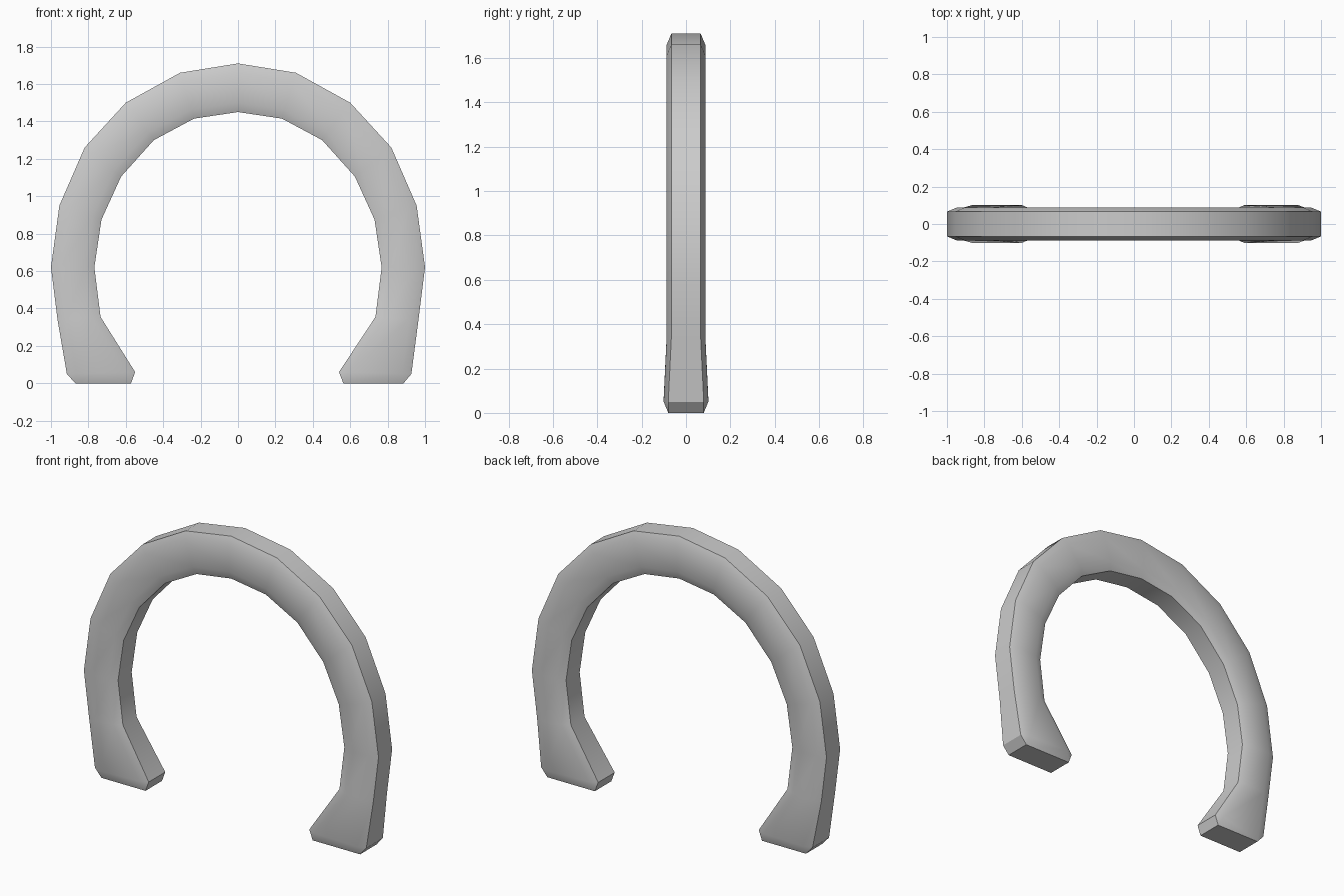
import bpy, bmesh
from mathutils import Vector

if "Cube" in bpy.data.objects:
    bpy.data.objects.remove(bpy.data.objects["Cube"])

# Right half stations, crown to shank: outer x, z, inner x, z
half = [
    (0.31, 1.66, 0.235, 1.415), (0.60, 1.50, 0.45, 1.30),
    (0.82, 1.26, 0.625, 1.105), (0.955, 0.95, 0.73, 0.875),
    (1.00, 0.62, 0.768, 0.62), (0.965, 0.34, 0.735, 0.355),
]
right_foot = (0.927, 0.05, 0.54, 0.06)
left_foot = (-0.915, 0.05, -0.55, 0.06)


def mirror(s):
    return (-s[0], s[1], -s[2], s[3])


stations = [left_foot] + [mirror(s) for s in reversed(half)]
stations += [(0, 1.71, 0, 1.45)] + half + [right_foot]

bm = bmesh.new()


def ring(s, flat, side):
    """Eight-sided section: narrow outer and inner edges, wide front and back."""
    o, i = Vector((s[0], 0, s[1])), Vector((s[2], 0, s[3]))
    d = (i - o).normalized() * 0.05
    fo, fi = o + d, i - d
    pts = [(o, -flat), (fo, -side), (fi, -side), (i, -flat),
           (i, flat), (fi, side), (fo, side), (o, flat)]
    return [bm.verts.new((p.x, y, p.z)) for p, y in pts]


# Chamfered arch, thicker at the feet
rings = []
last = len(stations) - 1
for k, s in enumerate(stations):
    foot = k in (0, last)
    rings.append(ring(s, 0.08 if foot else 0.066, 0.101 if foot else 0.087))
for a, b in zip(rings, rings[1:]):
    for j in range(8):
        n = (j + 1) % 8
        bm.faces.new((a[j], a[n], b[n], b[j]))


# Foot ends: rectangular sole with bevelled rim and corner triangles
def sole(r, xo, xi):
    c = [bm.verts.new((x, y, 0)) for x, y in
         ((xo, -0.08), (xi, -0.08), (xi, 0.08), (xo, 0.08))]
    for j in range(4):
        bm.faces.new((r[2 * j], r[2 * j + 1], c[j]))
        bm.faces.new((r[2 * j + 1], r[(2 * j + 2) % 8], c[(j + 1) % 4], c[j]))
    bm.faces.new(c)


sole(rings[0], -0.87, -0.572)
sole(rings[-1], 0.885, 0.563)

bmesh.ops.recalc_face_normals(bm, faces=bm.faces)
mesh = bpy.data.meshes.new("horseshoe_arch")
bm.to_mesh(mesh)
bm.free()
obj = bpy.data.objects.new("horseshoe_arch", mesh)
bpy.context.collection.objects.link(obj)
bpy.context.view_layer.objects.active = obj
obj.select_set(True)
bpy.ops.object.shade_smooth_by_angle(angle=0.56)
